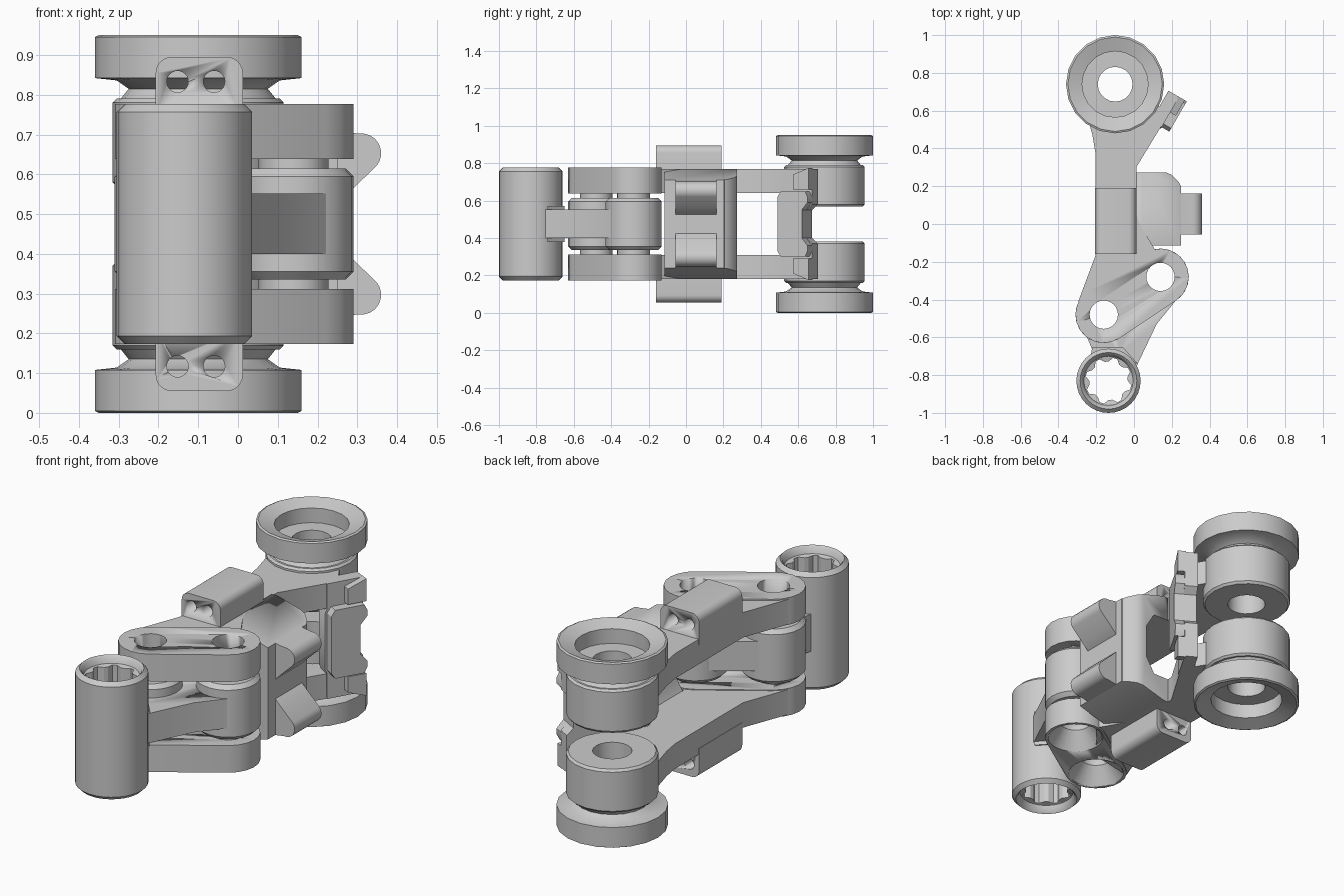
import bpy, bmesh, math
from math import sin, cos, pi, radians
from mathutils import Vector

if "Cube" in bpy.data.objects:
    bpy.data.objects.remove(bpy.data.objects["Cube"])

MID = 0.475                      # mirror plane height
P1, P2 = (-0.16, -0.48), (0.14, -0.28)   # clevis pivots
HUB, TUBE = (-0.10, 0.74), (-0.135, -0.83)


def finish(name, bm, mirror=False):
    bmesh.ops.remove_doubles(bm, verts=bm.verts, dist=1e-5)
    bmesh.ops.recalc_face_normals(bm, faces=bm.faces)
    bmesh.ops.translate(bm, verts=bm.verts, vec=(0, 0, -MID))
    me = bpy.data.meshes.new(name)
    bm.to_mesh(me)
    bm.free()
    ob = bpy.data.objects.new(name, me)
    ob.location.z = MID
    bpy.context.collection.objects.link(ob)
    bpy.ops.object.select_all(action='DESELECT')
    ob.select_set(True)
    bpy.context.view_layer.objects.active = ob
    bpy.ops.object.shade_smooth_by_angle(angle=radians(32))
    if mirror:
        m = ob.modifiers.new("mirror", 'MIRROR')
        m.use_axis = (False, False, True)
        m.use_mirror_merge = False
    return ob


def prism(name, pts, a, b, place=lambda u, v, w: (u, v, w), mirror=False):
    """Extrude a 2D outline from a to b; place maps outline axes to space."""
    bm = bmesh.new()
    lo = [bm.verts.new(place(u, v, a)) for u, v in pts]
    hi = [bm.verts.new(place(u, v, b)) for u, v in pts]
    bm.faces.new(lo)
    bm.faces.new(hi)
    n = len(pts)
    for i in range(n):
        j = (i + 1) % n
        bm.faces.new((lo[i], lo[j], hi[j], hi[i]))
    return finish(name, bm, mirror)


def lathe(name, centre, prof, seg=24, mirror=False):
    """Revolve a closed (radius, z) profile; radius may be a list per segment."""
    bm = bmesh.new()
    rings = []
    for r, z in prof:
        rs = r if isinstance(r, list) else [r] * seg
        rings.append([bm.verts.new((centre[0] + rs[k] * cos(2 * pi * k / seg),
                                    centre[1] + rs[k] * sin(2 * pi * k / seg), z))
                      for k in range(seg)])
    for i in range(len(rings)):
        p, q = rings[i], rings[(i + 1) % len(rings)]
        for k in range(seg):
            m = (k + 1) % seg
            bm.faces.new((p[k], p[m], q[m], q[k]))
    return finish(name, bm, mirror)


def arc(cx, cy, r, a0, a1, n=8):
    return [(cx + r * cos(radians(a0 + (a1 - a0) * i / n)),
             cy + r * sin(radians(a0 + (a1 - a0) * i / n))) for i in range(n + 1)]


def boolean(ob, cutter, op='DIFFERENCE'):
    m = ob.modifiers.new("cut", 'BOOLEAN')
    m.object, m.operation, m.solver = cutter, op, 'EXACT'
    cutter.hide_render = True
    cutter.hide_set(True)


def along_y(u, v, w):
    return (u, w, v)


# Flanged hub drums, above and below
lathe("hub_drum", HUB, [
    (0.26, 0.005), (0.26, 0.108), (0.205, 0.114), (0.175, 0.135), (0.195, 0.16),
    (0.205, 0.16), (0.215, 0.17), (0.215, 0.37), (0.205, 0.382), (0.092, 0.382),
    (0.092, 0.10), (0.175, 0.10), (0.175, 0.025), (0.25, 0.0)], 20, True)

# Arm plates running from hub to clevis
prism("arm_plate", [
    (-0.25, 0.58), (-0.22, 0.47), (-0.205, 0.38), (-0.205, -0.17), (-0.295, -0.41),
    (-0.05, -0.36), (0.03, -0.25), (0.12, -0.15), (0.03, 0.0), (0.012, 0.05),
    (0.012, 0.30), (0.17, 0.56), (0.10, 0.68)], 0.642, 0.770, mirror=True)

# Clevis plates with pivot holes, countersunk underneath
t = math.degrees(math.atan2(P2[1] - P1[1], P2[0] - P1[0]))
outline = arc(*P2, 0.15, t - 90, t + 90, 10) + arc(*P1, 0.15, t + 90, t + 270, 10)
clevis = prism("clevis_plate", outline, 0.638, 0.777, mirror=True)

# Link web between tube and pivots
web = prism("link_web", [
    (-0.21, -0.69), (-0.27, -0.55), (-0.23, -0.37), (0.06, -0.17), (0.25, -0.37),
    (0.12, -0.53), (0.015, -0.75), (-0.08, -0.69)], 0.40, 0.552)
prism("tube_collar", [(-0.23, -0.70), (-0.22, -0.65), (-0.06, -0.65), (0.02, -0.74),
                      (-0.08, -0.69)], 0.38, 0.57)
for c in (P1, P2):
    cut = lathe("pivot_cutter", c, [(0, 0.1), (0.135, 0.1), (0.135, 0.174),
                                    (0.075, 0.26), (0.075, 0.9), (0, 0.9)])
    boolean(clevis, cut)
    boolean(web, cut)
    # Pivot boss with washers
    half = [(0.076, 0.638), (0.088, 0.638), (0.088, 0.615), (0.13, 0.615), (0.15, 0.595)]
    lathe("pivot_boss", c, half + [(r, 2 * MID - z) for r, z in reversed(half)])

# Splined tube at the front
spline = [0.102, 0.102, 0.123, 0.123] * 8
half = [(spline, 0.735), (0.13, 0.74), (0.14, 0.768), (0.15, 0.777), (0.17, 0.757)]
lathe("splined_tube", TUBE, half + [(r, 2 * MID - z) for r, z in reversed(half)], 32)

# Shoulder: C-shaped wall joining the two arms, trimmed to a rounded corner
half = [(0.0, 0.642), (0.0, 0.77), (0.04, 0.77), (0.25, 0.71)]
inner = [(0.15, 0.56), (0.10, 0.642)]
sect = half + [(x, 2 * MID - z) for x, z in reversed(half)]
sect += [(x, 2 * MID - z) for x, z in reversed(inner)] + inner
shoulder = prism("shoulder", sect, -0.115, 0.29, along_y)
plan = [(-0.05, -0.3), (0.3, -0.3), (0.3, 0.18), (0.245, 0.205), (0.235, 0.225),
        (0.20, 0.26), (0.17, 0.273), (-0.05, 0.273)]
boolean(shoulder, prism("shoulder_trim", plan, 0.1, 0.85), 'INTERSECT')

# Teardrop bumpers on the shoulder
prism("bumper", [(0.22, 0.51), (0.25, 0.525), (0.29, 0.565)]
      + arc(0.31, 0.653, 0.05, -40, 100) + [(0.22, 0.715)],
      -0.055, 0.162, along_y, True)

# Drilled blocks on the outer arm faces
block = prism("drilled_block", [(-0.207, 0.74), (0.012, 0.74)]
              + arc(-0.028, 0.855, 0.04, 0, 90, 6) + arc(-0.167, 0.855, 0.04, 90, 180, 6),
              -0.16, 0.19, along_y, True)
for x in (-0.152, -0.06):
    for z in (0.833, 2 * MID - 0.833):
        boolean(block, prism("block_hole_cutter", arc(x, z, 0.027, 0, 345, 23),
                             -0.3, 0.3, along_y))

# Side strap beside the hub, angled in plan
U, N, O = Vector((0.5, 0.866)), Vector((0.866, -0.5)), Vector((0.09, 0.545))


def strap(u, v, w):
    p = O + U * u + N * w
    return (p.x, p.y, v)


prism("side_strap", [
    (0.0, 0.18), (0.185, 0.18), (0.185, 0.37), (0.15, 0.40), (0.15, 0.55),
    (0.185, 0.58), (0.185, 0.77), (0.0, 0.77), (0.0, 0.64), (-0.01, 0.62),
    (-0.01, 0.33), (0.0, 0.31)], 0.0, 0.065, strap)
prism("strap_pad", [
    (0.0, 0.33), (0.02, 0.30), (0.17, 0.30), (0.185, 0.33), (0.185, 0.36), (0.15, 0.40),
    (0.15, 0.55), (0.185, 0.59), (0.185, 0.62), (0.17, 0.65), (0.02, 0.65), (0.0, 0.62)],
    0.06, 0.112, strap)
prism("strap_end", [(0.09, 0.66), (0.185, 0.66), (0.185, 0.775), (0.09, 0.74)],
      0.06, 0.10, strap, True)
